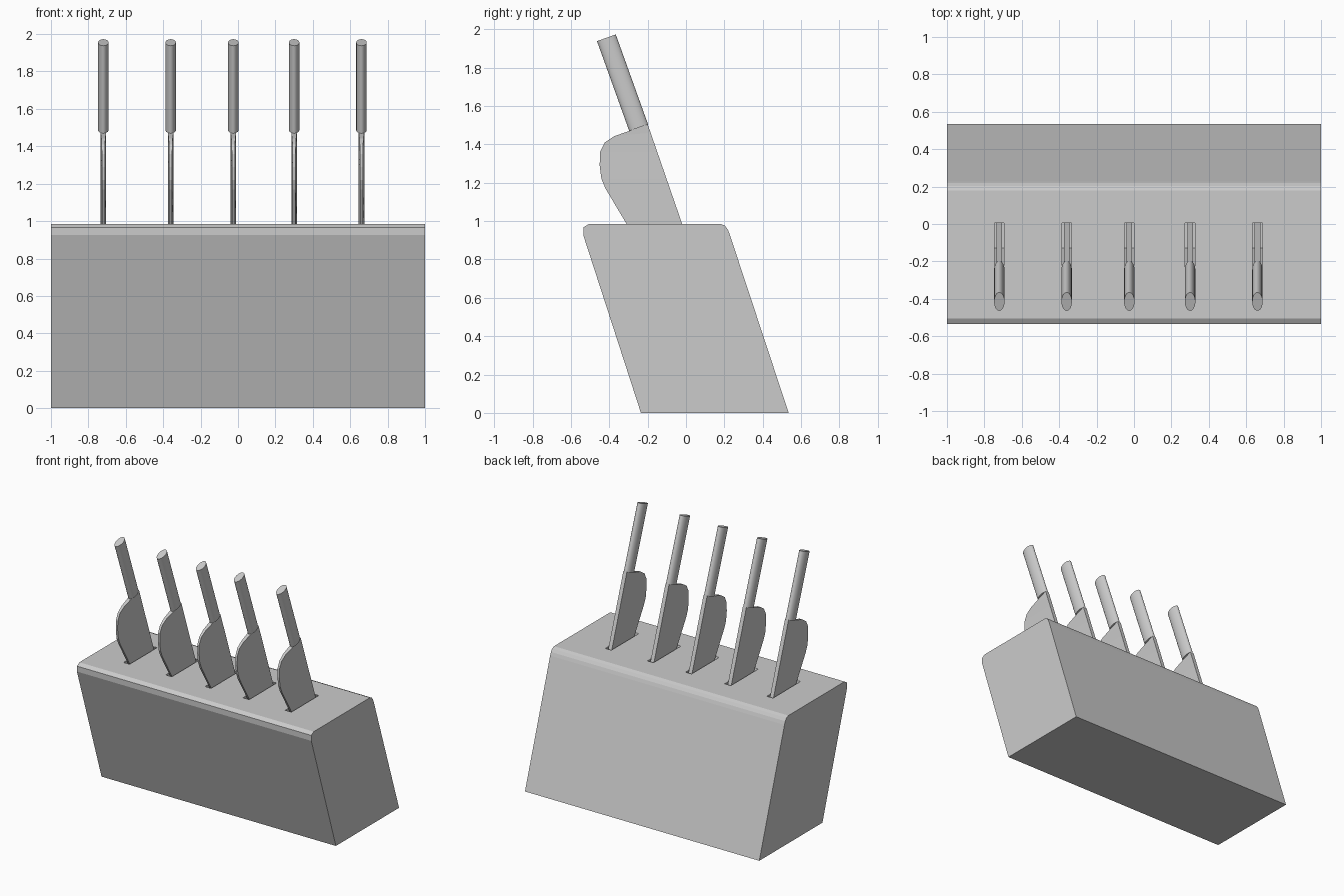
import bpy, bmesh
from math import atan2
from mathutils import Matrix, Vector

if "Cube" in bpy.data.objects:
    bpy.data.objects.remove(bpy.data.objects["Cube"])

KNIFE_X = (-0.72, -0.36, -0.025, 0.30, 0.66)
TOP = 0.985
LEAN = 0.346


def add_object(name, mesh, x=0):
    obj = bpy.data.objects.new(name, mesh)
    obj.location.x = x
    bpy.context.collection.objects.link(obj)
    return obj


def to_mesh(name, bm):
    bmesh.ops.recalc_face_normals(bm, faces=bm.faces[:])
    mesh = bpy.data.meshes.new(name)
    bm.to_mesh(mesh)
    bm.free()
    return mesh


def add_prism(bm, profile, x0, x1):
    """Extrude a closed (y, z) profile along x."""
    a = [bm.verts.new((x0, y, z)) for y, z in profile]
    b = [bm.verts.new((x1, y, z)) for y, z in profile]
    bm.faces.new(a)
    bm.faces.new(b)
    for i in range(len(a)):
        j = (i + 1) % len(a)
        bm.faces.new((a[i], a[j], b[j], b[i]))


def spine(z):
    return -0.02 - LEAN * (z - TOP)


# Leaning block with softened top edges
bm = bmesh.new()
add_prism(bm, [(-0.235, 0), (0.535, 0), (0.228, 0.93), (0.218, 0.955),
               (0.203, 0.976), (0.18, TOP), (-0.505, TOP),
               (-0.535, 0.967), (-0.535, 0.925)], -1, 1)
block = add_object("block", to_mesh("block", bm))

# Slots cut parallel to the knives
bm = bmesh.new()
low, high = 0.4, TOP + 0.1
profile = [(spine(z) + off, z) for z, off in
           ((low, 0.025), (high, 0.025), (high, -0.31), (low, -0.31))]
for x in KNIFE_X:
    add_prism(bm, profile, x - 0.026, x + 0.026)
cutter = add_object("slot_cutter", to_mesh("slot_cutter", bm))
cutter.hide_render = True
cutter.display_type = 'WIRE'
cut = block.modifiers.new("slots", 'BOOLEAN')
cut.operation = 'DIFFERENCE'
cut.solver = 'EXACT'
cut.object = cutter

# Blade: stations of spine height, cutting edge y, z and edge half thickness
STATIONS = [(0.45, 0.155, 0.46, 0.008), (0.60, -0.03, 0.60, 0.008),
            (0.80, -0.19, 0.80, 0.008), (TOP, -0.31, TOP, 0.008),
            (1.17, -0.42, 1.17, 0.008), (1.22, -0.441, 1.22, 0.008),
            (1.29, -0.45, 1.29, 0.008), (1.36, -0.448, 1.36, 0.008),
            (1.41, -0.423, 1.41, 0.009), (1.46, -0.375, 1.442, 0.011),
            (1.505, -0.285, 1.473, 0.015)]
bm = bmesh.new()
rings = []
for sz, ey, ez, t in STATIONS:
    rings.append([bm.verts.new(p) for p in (
        (-0.015, spine(sz), sz), (0.015, spine(sz), sz),
        (t, ey, ez), (-t, ey, ez))])
for a, b in zip(rings, rings[1:]):
    for i in range(4):
        j = (i + 1) % 4
        bm.faces.new((a[i], a[j], b[j], b[i]))
bm.faces.new(rings[0])
bm.faces.new(rings[-1])
blade_mesh = to_mesh("blade", bm)

# Handle: oval rod leaning back along the blade
start, end = Vector((0, -0.247, 1.487)), Vector((0, -0.415, 1.955))
axis = end - start
bm = bmesh.new()
bmesh.ops.create_cone(
    bm, cap_ends=True, segments=32, radius1=1, radius2=1, depth=1,
    matrix=Matrix.Translation((start + end) / 2)
    @ Matrix.Rotation(atan2(-axis.y, axis.z), 4, 'X')
    @ Matrix.Diagonal((0.028, 0.052, axis.length, 1)))
for f in bm.faces:
    f.smooth = len(f.verts) == 4
for e in bm.edges:
    e.smooth = all(len(f.verts) == 4 for f in e.link_faces)
handle_mesh = to_mesh("handle", bm)

for n, x in enumerate(KNIFE_X, 1):
    add_object(f"blade_{n}", blade_mesh, x)
    add_object(f"handle_{n}", handle_mesh, x)
